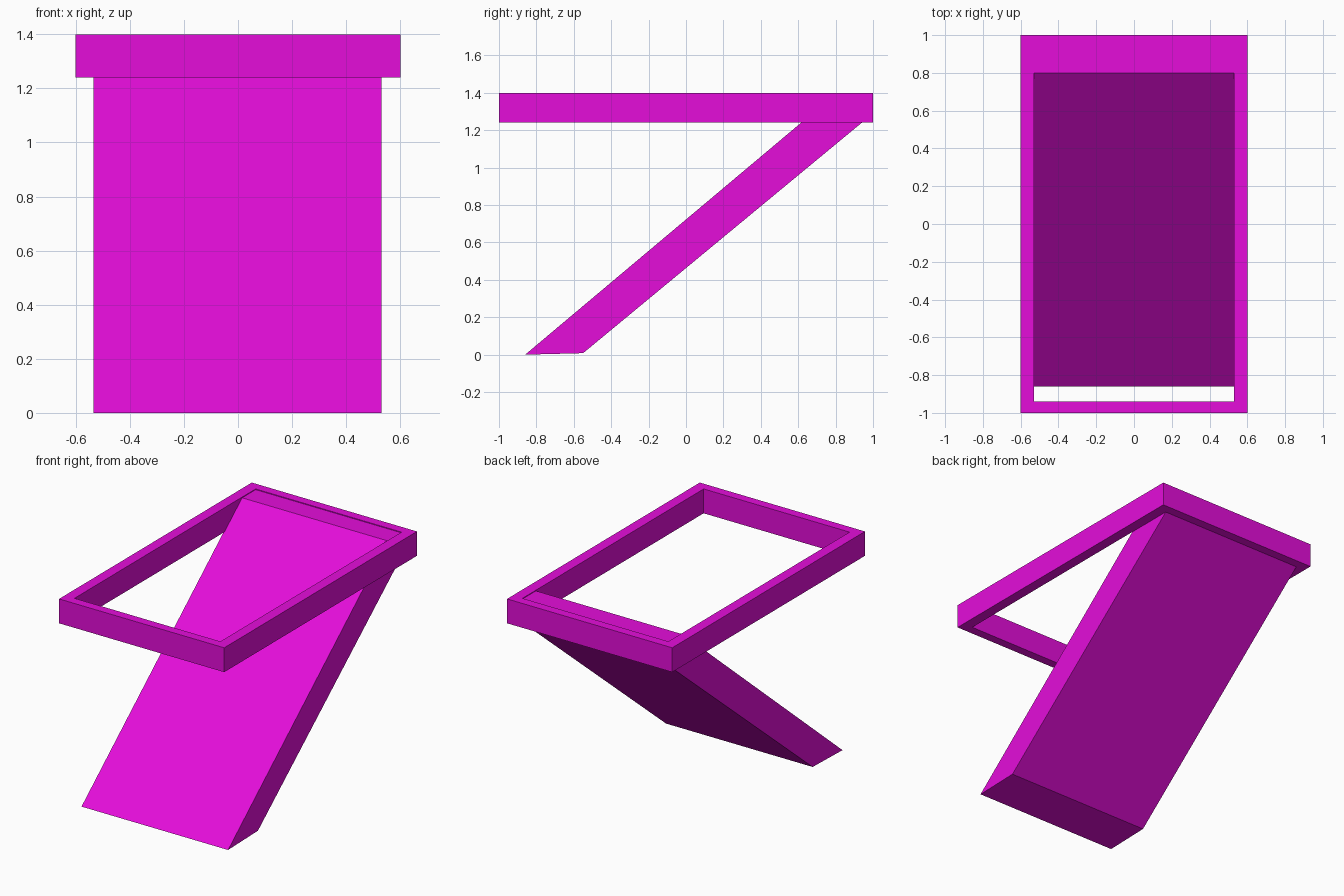
import bpy

if "Cube" in bpy.data.objects:
    bpy.data.objects.remove(bpy.data.objects["Cube"])

# Single flat colour
magenta = bpy.data.materials.new("magenta")
magenta.diffuse_color = (0.78, 0.004, 0.70, 1)
magenta.use_nodes = True
magenta.node_tree.nodes["Principled BSDF"].inputs["Base Color"].default_value = magenta.diffuse_color


def make_object(name, verts, faces):
    mesh = bpy.data.meshes.new(name)
    mesh.from_pydata(verts, [], faces)
    mesh.materials.append(magenta)
    obj = bpy.data.objects.new(name, mesh)
    bpy.context.collection.objects.link(obj)
    return obj


def rect(hx, hy, z):
    return [(-hx, -hy, z), (hx, -hy, z), (hx, hy, z), (-hx, hy, z)]


# Rectangular open frame: four loops swept round outer and inner walls
TOP, LOW = 1.40, 1.24
loops = [rect(0.6, 1.0, LOW), rect(0.6, 1.0, TOP),
         rect(0.53, 0.94, TOP), rect(0.53, 0.94, LOW)]
verts = [v for loop in loops for v in loop]
faces = []
for k in range(4):
    a, b = 4 * k, 4 * ((k + 1) % 4)
    for i in range(4):
        j = (i + 1) % 4
        faces.append((a + i, a + j, b + j, b + i))
make_object("top_frame", verts, faces)

# Slanted panel: side profile (y, z) extruded across x
profile = [(-0.86, 0.0), (-0.55, 0.008), (0.94, 1.24), (0.94, 1.395), (0.80, 1.395)]
n = len(profile)
verts = [(x, y, z) for x in (-0.535, 0.53) for y, z in profile]
faces = [tuple(range(n))[::-1], tuple(range(n, 2 * n))]
faces += [(i, (i + 1) % n, n + (i + 1) % n, n + i) for i in range(n)]
make_object("slanted_panel", verts, faces)
